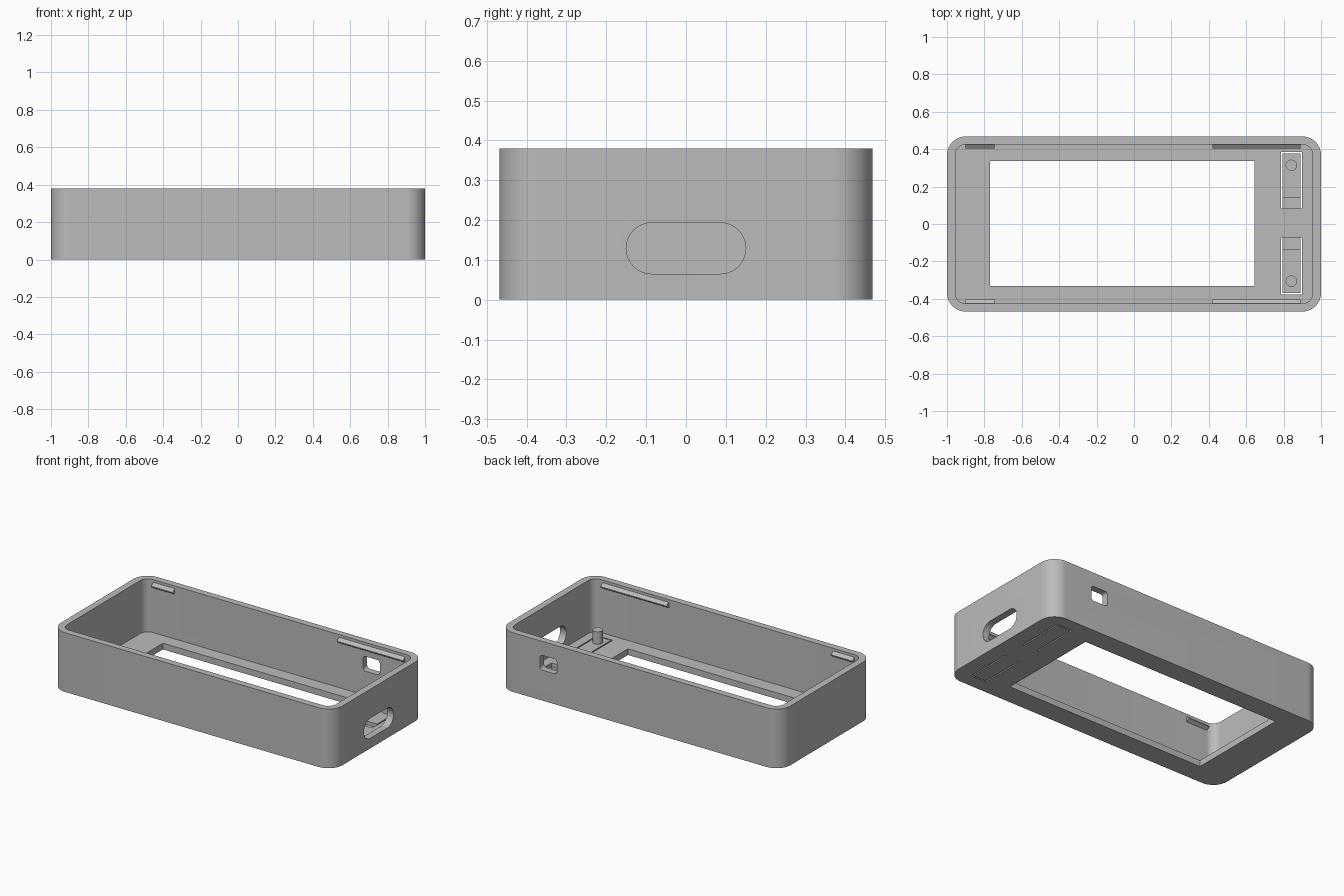
import bpy, bmesh
from math import cos, sin, pi

cube = bpy.data.objects.get("Cube")
if cube:
    bpy.data.objects.remove(cube, do_unlink=True)

grey = bpy.data.materials.new("plain_grey")
grey.use_nodes = True
colour = (0.5, 0.5, 0.5, 1)
grey.diffuse_color = colour
grey.node_tree.nodes["Principled BSDF"].inputs["Base Color"].default_value = colour

# How profile coordinates (u, v) and extrusion w map to x, y, z
AXES = {
    "x": lambda u, v, w: (w, u, v),
    "y": lambda u, v, w: (u, w, v),
    "z": lambda u, v, w: (u, v, w),
}


def rounded(u0, u1, v0, v1, r=0.0, steps=14):
    """Rectangle outline with rounded corners."""
    if r == 0:
        return [(u0, v0), (u1, v0), (u1, v1), (u0, v1)]
    centres = [(u1 - r, v1 - r), (u0 + r, v1 - r), (u0 + r, v0 + r), (u1 - r, v0 + r)]
    points = []
    for q, (cu, cv) in enumerate(centres):
        for i in range(steps + 1):
            a = (q + i / steps) * pi / 2
            points.append((cu + r * cos(a), cv + r * sin(a)))
    return points


def prism(name, outline, w0, w1, axis="z"):
    """Extrude an outline along an axis."""
    bm = bmesh.new()
    ends = [[bm.verts.new(AXES[axis](u, v, w)) for u, v in outline] for w in (w0, w1)]
    bm.faces.new(ends[0])
    bm.faces.new(ends[1])
    n = len(outline)
    for i in range(n):
        j = (i + 1) % n
        bm.faces.new((ends[0][i], ends[0][j], ends[1][j], ends[1][i]))
    bmesh.ops.remove_doubles(bm, verts=bm.verts, dist=1e-5)
    bmesh.ops.recalc_face_normals(bm, faces=bm.faces)
    mesh = bpy.data.meshes.new(name)
    bm.to_mesh(mesh)
    bm.free()
    mesh.materials.append(grey)
    obj = bpy.data.objects.new(name, mesh)
    bpy.context.collection.objects.link(obj)
    return obj


def select_only(obj):
    bpy.ops.object.select_all(action="DESELECT")
    obj.select_set(True)
    bpy.context.view_layer.objects.active = obj


def cut(obj, cutter):
    cutter.hide_render = True
    mod = obj.modifiers.new("cut", "BOOLEAN")
    mod.operation, mod.solver, mod.object = "DIFFERENCE", "EXACT", cutter
    select_only(obj)
    bpy.ops.object.modifier_apply(modifier=mod.name)
    bpy.data.objects.remove(cutter, do_unlink=True)


def smooth(obj):
    select_only(obj)
    bpy.ops.object.shade_smooth_by_angle(angle=pi / 6)


HEIGHT, FLOOR = 0.38, 0.04
IN_X, IN_Y = 0.955, 0.425

# Open tray with rounded corners
case = prism("case", rounded(-1, 1, -0.468, 0.468, 0.1), 0, HEIGHT)
cut(case, prism("cavity", rounded(-IN_X, IN_X, -IN_Y, IN_Y, 0.055), FLOOR, 0.5))

# Display window in the floor
cut(case, prism("window", rounded(-0.77, 0.645, -0.332, 0.338), -0.1, 0.1))

# Oblong port in the end wall, small square port in the back wall
cut(case, prism("end_port", rounded(-0.15, 0.15, 0.065, 0.193, 0.064), 0.9, 1.1, "x"))
cut(case, prism("back_port", rounded(0.59, 0.71, 0.195, 0.29, 0.02), 0.38, 0.6, "y"))

# Two flexing buttons: a U-shaped slit, a thinned hinge and a peg each
X0, X1, GAP = 0.785, 0.897, 0.008
for side, label in ((1, "back"), (-1, "front")):
    def at(y):
        return 0.004 + side * y
    slit = [(X0, at(0.08)), (X0, at(0.382)), (X1, at(0.382)), (X1, at(0.08)),
            (X1 - GAP, at(0.08)), (X1 - GAP, at(0.382 - GAP)),
            (X0 + GAP, at(0.382 - GAP)), (X0 + GAP, at(0.08))]
    cut(case, prism("slit", slit, -0.1, 0.1))
    hinge = rounded(X0, X1, at(0.078), at(0.137))
    cut(case, prism("hinge", hinge, 0.016, 0.06))
    cy = at(0.31)
    peg = prism(label + "_button_peg",
                rounded(0.811, 0.871, cy - 0.03, cy + 0.03, 0.03, 8), 0.03, 0.12)
    smooth(peg)

    # Snap ridges just below the rim
    wall, tip = side * (IN_Y + 0.003), side * (IN_Y - 0.022)
    section = [(wall, 0.365), (tip, 0.347), (tip, 0.341), (wall, 0.325)]
    prism(label + "_short_ridge", section, -0.9, -0.747, "x")
    prism(label + "_long_ridge", section, 0.42, 0.89, "x")

smooth(case)
